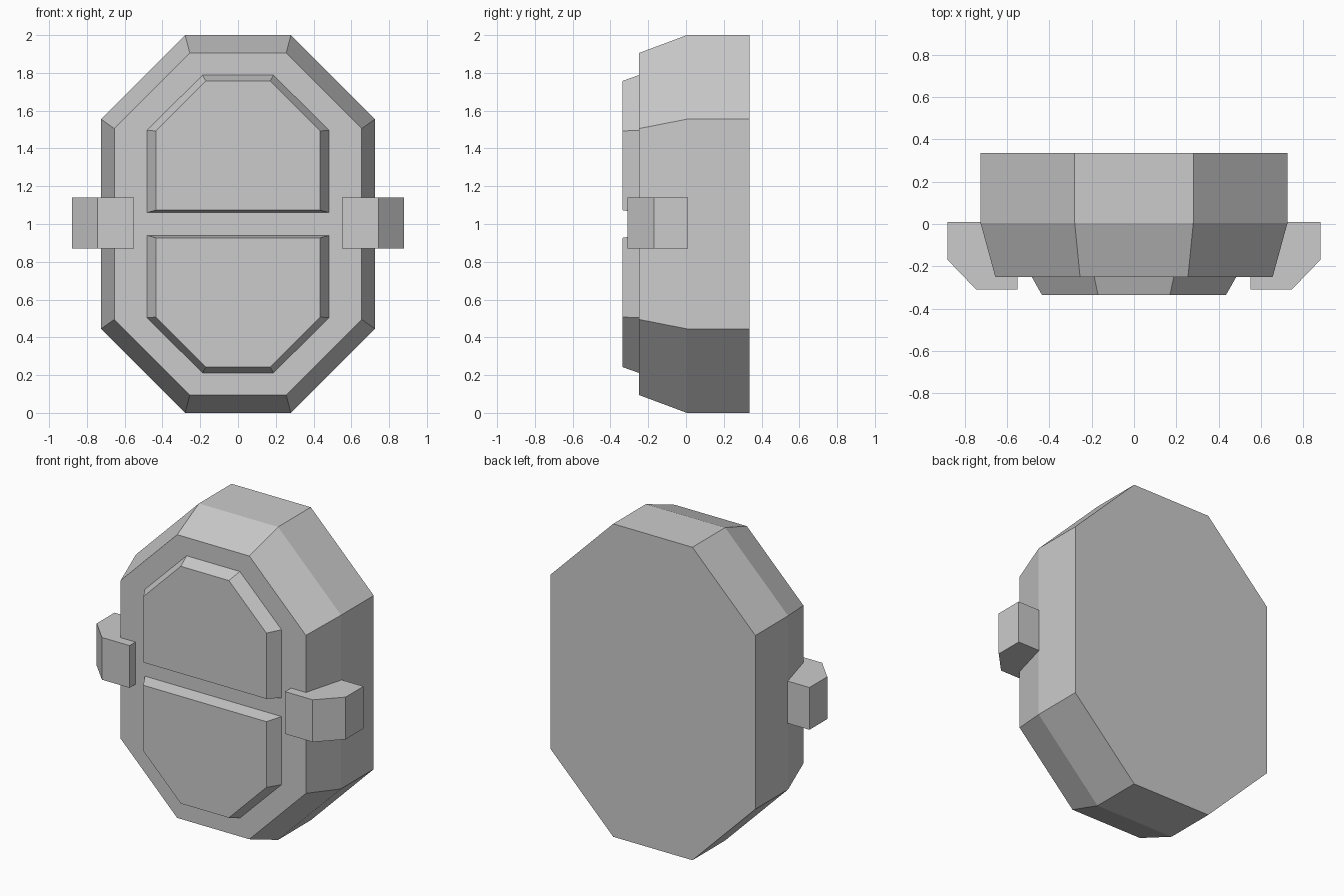
import bpy
import bmesh

cube = bpy.data.objects.get("Cube")
if cube:
    bpy.data.objects.remove(cube, do_unlink=True)

grey = bpy.data.materials.new("plain grey")
grey.use_nodes = True
COLOUR = (0.6, 0.6, 0.6, 1)
grey.diffuse_color = COLOUR
grey.node_tree.nodes["Principled BSDF"].inputs["Base Color"].default_value = COLOUR

MID = 1.0  # height of the mirror plane


def loft(name, rings, cap_start=True):
    """Join matching rings of 3D points into a flat-shaded solid."""
    bm = bmesh.new()
    loops = [[bm.verts.new(p) for p in ring] for ring in rings]
    for a, b in zip(loops, loops[1:]):
        for i in range(len(a)):
            j = (i + 1) % len(a)
            bm.faces.new((a[i], a[j], b[j], b[i]))
    if cap_start:
        bm.faces.new(loops[0][::-1])
    bm.faces.new(loops[-1])
    bmesh.ops.recalc_face_normals(bm, faces=bm.faces)
    mesh = bpy.data.meshes.new(name)
    bm.to_mesh(mesh)
    bm.free()
    mesh.materials.append(grey)
    obj = bpy.data.objects.new(name, mesh)
    bpy.context.collection.objects.link(obj)
    return obj


def octagon(y, half_width, half_flat, half_side, half_height):
    """Elongated octagon facing the front, centred on the mirror plane."""
    quarter = [(half_flat, half_height), (half_width, half_side)]
    right = quarter + [(x, -z) for x, z in quarter[::-1]]
    outline = right + [(-x, z) for x, z in right[::-1]]
    return [(x, y, MID + z) for x, z in outline]


def panel_ring(y, half_width, half_flat, inner, side, outer, sign):
    """Half octagon lying above (sign 1) or below (sign -1) the middle."""
    right = [(half_flat, outer), (half_width, side), (half_width, inner)]
    outline = right + [(-x, z) for x, z in right[::-1]]
    return [(x, y, MID + sign * z) for x, z in outline]


# Body: straight rear band, then a bevel to the front face
loft("body", [octagon(0.335, 0.725, 0.28, 0.555, 1.0),
              octagon(0.005, 0.725, 0.28, 0.555, 1.0),
              octagon(-0.25, 0.655, 0.255, 0.505, 0.905)])

# Two raised front panels with bevelled rims
for label, sign in (("upper", 1), ("lower", -1)):
    loft(label + "_panel",
         [panel_ring(-0.25, 0.483, 0.188, 0.06, 0.495, 0.788, sign),
          panel_ring(-0.335, 0.435, 0.17, 0.073, 0.493, 0.758, sign)])

# Side clips that wrap around the front edge
clip = [(0.88, 0.01), (0.88, -0.17), (0.745, -0.31),
        (0.55, -0.31), (0.55, -0.24), (0.65, 0.01)]
for label, side in (("left", 1), ("right", -1)):
    loft(label + "_clip",
         [[(side * x, y, z) for x, y in clip] for z in (0.87, 1.14)])
